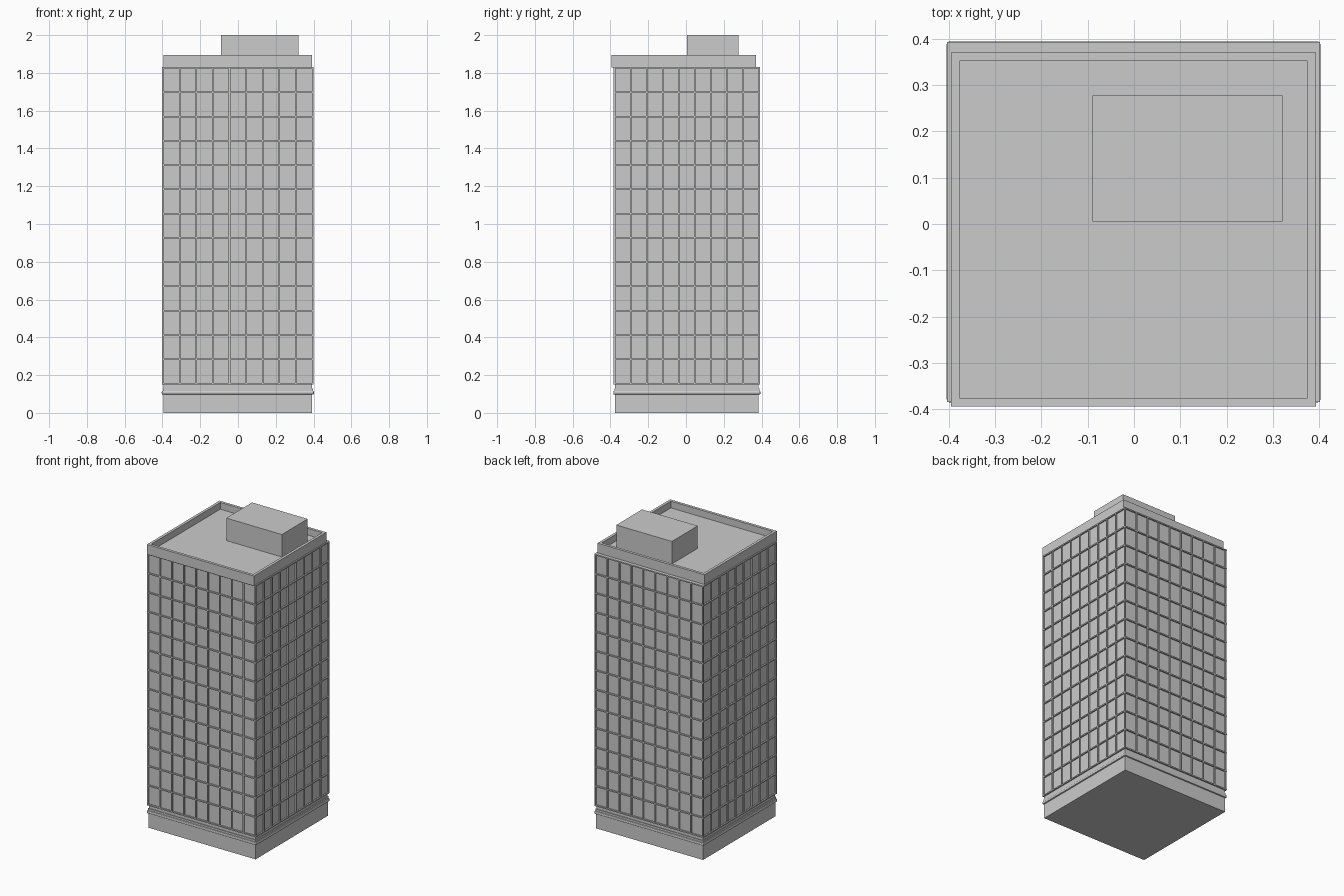
import bpy, bmesh

if "Cube" in bpy.data.objects:
    bpy.data.objects.remove(bpy.data.objects["Cube"])

X0, X1, Y0, Y1 = -0.395, 0.393, -0.376, 0.385   # tower footprint
FLOORS, BAYS = 13, 9
Z0, Z1 = 0.155, 1.826
OUT = 0.008                                      # projection of fins and bands


def add_box(bm, x0, x1, y0, y1, z0, z1):
    verts = bmesh.ops.create_cube(bm, size=1)["verts"]
    for v in verts:
        v.co.x = x1 if v.co.x > 0 else x0
        v.co.y = y1 if v.co.y > 0 else y0
        v.co.z = z1 if v.co.z > 0 else z0


def finish(bm, name):
    mesh = bpy.data.meshes.new(name)
    bm.to_mesh(mesh)
    bm.free()
    obj = bpy.data.objects.new(name, mesh)
    bpy.context.collection.objects.link(obj)
    return obj


def box(name, *dims):
    bm = bmesh.new()
    add_box(bm, *dims)
    return finish(bm, name)


def slab(name, grow, z0, z1):
    return box(name, X0 - grow, X1 + grow, Y0 - grow, Y1 + grow, z0, z1)


# Plinth, moulding and main wall block
slab("plinth", 0.0, 0.0, 0.13)
ledge = slab("base_ledge", 0.009, 0.097, 0.117)
bev = ledge.modifiers.new("round_edge", "BEVEL")
bev.width, bev.segments = 0.006, 2
slab("ledge_step", 0.003, 0.117, 0.13)
slab("tower_wall", -0.001, 0.125, 1.83)

# Horizontal floor bands, wrapping the tower
bm = bmesh.new()
for i in range(FLOORS + 1):
    z = Z0 + (Z1 - Z0) * i / FLOORS
    add_box(bm, X0 - OUT, X1 + OUT, Y0 - OUT, Y1 + OUT, z - 0.004, z + 0.004)
finish(bm, "floor_bands")

# Vertical fins on all four sides
bm = bmesh.new()
W = 0.004
for i in range(BAYS + 1):
    t = i / BAYS
    x = X0 - 0.002 + (X1 - X0 + 0.004) * t
    y = Y0 - 0.002 + (Y1 - Y0 + 0.004) * t
    o = OUT - 0.001
    for a, b in ((Y0 - o, Y0 + 0.002), (Y1 - 0.002, Y1 + o)):
        add_box(bm, x - W, x + W, a, b, Z0, Z1)
    for a, b in ((X0 - o, X0 + 0.002), (X1 - 0.002, X1 + o)):
        add_box(bm, a, b, y - W, y + W, Z0, Z1)
finish(bm, "window_fins")

# Roof block with sunken deck inside a parapet
bm = bmesh.new()
add_box(bm, X0, X1, -0.394, 0.370, 1.829, 1.895)
bm.normal_update()
top = max(bm.faces, key=lambda f: f.calc_center_median().z)
bmesh.ops.inset_region(bm, faces=[top], thickness=0.026)
ext = bmesh.ops.extrude_discrete_faces(bm, faces=[top])
for v in ext["faces"][0].verts:
    v.co.z = 1.85
finish(bm, "roof_parapet")

# Rooftop plant room
box("plant_room", -0.09, 0.32, 0.005, 0.277, 1.849, 2.0)
